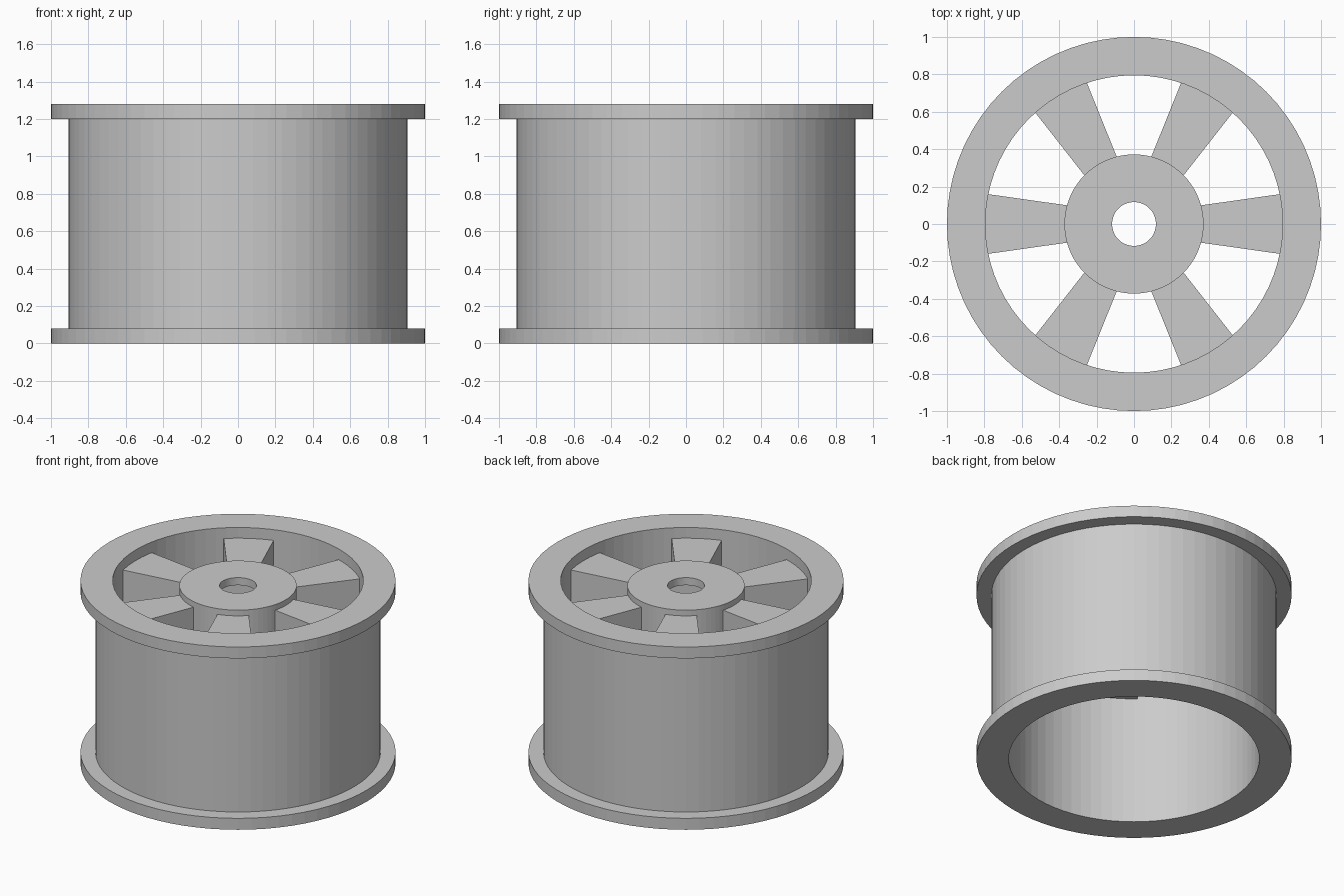
import bpy
import bmesh
import math

cube = bpy.data.objects.get("Cube")
if cube:
    bpy.data.objects.remove(cube, do_unlink=True)

SIDES = 72
HEIGHT = 1.28
FLANGE = 0.08
SPOKE_TOP, SPOKE_BOTTOM = 1.205, 0.9

grey = bpy.data.materials.new("plain grey")
grey.use_nodes = True
grey.diffuse_color = (0.6, 0.6, 0.6, 1)
grey.node_tree.nodes["Principled BSDF"].inputs["Base Color"].default_value = (0.6, 0.6, 0.6, 1)


def finish(name, bm):
    bmesh.ops.recalc_face_normals(bm, faces=bm.faces)
    mesh = bpy.data.meshes.new(name)
    bm.to_mesh(mesh)
    bm.free()
    mesh.materials.append(grey)
    obj = bpy.data.objects.new(name, mesh)
    bpy.context.collection.objects.link(obj)
    return obj


def hex_radius(apothem):
    """Radius of a hexagon as a function of angle, flats facing the spokes."""
    sector = math.pi / 3
    return lambda a: apothem / math.cos((a + sector / 2) % sector - sector / 2)


def lathe(name, profile):
    """Spin a closed profile of (radius, z); a radius may depend on angle."""
    bm = bmesh.new()
    rings = []
    for radius, z in profile:
        ring = []
        for i in range(SIDES):
            a = math.tau * i / SIDES
            r = radius(a) if callable(radius) else radius
            ring.append(bm.verts.new((r * math.cos(a), r * math.sin(a), z)))
        rings.append(ring)
    for j, ring in enumerate(rings):
        after = rings[(j + 1) % len(rings)]
        for i in range(SIDES):
            k = (i + 1) % SIDES
            bm.faces.new((ring[i], ring[k], after[k], after[i]))
    return finish(name, bm)


# Barrel with a flange at each end
lathe("rim_barrel", [
    (0.795, 0), (1, 0), (1, FLANGE), (0.905, FLANGE),
    (0.905, HEIGHT - FLANGE), (1, HEIGHT - FLANGE), (1, HEIGHT), (0.795, HEIGHT),
])

# Hub with an axle hole and a hexagonal socket underneath
hub_top = 1.245
socket_top = hub_top - 0.053
socket = hex_radius(0.235)
lathe("hub", [
    (0.372, SPOKE_BOTTOM), (0.372, hub_top), (0.117, hub_top),
    (0.117, socket_top), (socket, socket_top), (socket, SPOKE_BOTTOM),
])

# Six tapered spokes, sunk into hub and barrel
for n in range(6):
    bm = bmesh.new()
    a = math.tau * n / 6
    outline = [(0.31, -0.093), (0.84, -0.168), (0.84, 0.168), (0.31, 0.093)]
    base = bm.faces.new([
        bm.verts.new((x * math.cos(a) - y * math.sin(a),
                      x * math.sin(a) + y * math.cos(a), SPOKE_BOTTOM))
        for x, y in outline])
    grown = bmesh.ops.extrude_face_region(bm, geom=[base], use_keep_orig=True)
    top = [v for v in grown["geom"] if isinstance(v, bmesh.types.BMVert)]
    bmesh.ops.translate(bm, verts=top, vec=(0, 0, SPOKE_TOP - SPOKE_BOTTOM))
    finish(f"spoke_{n + 1}", bm)
